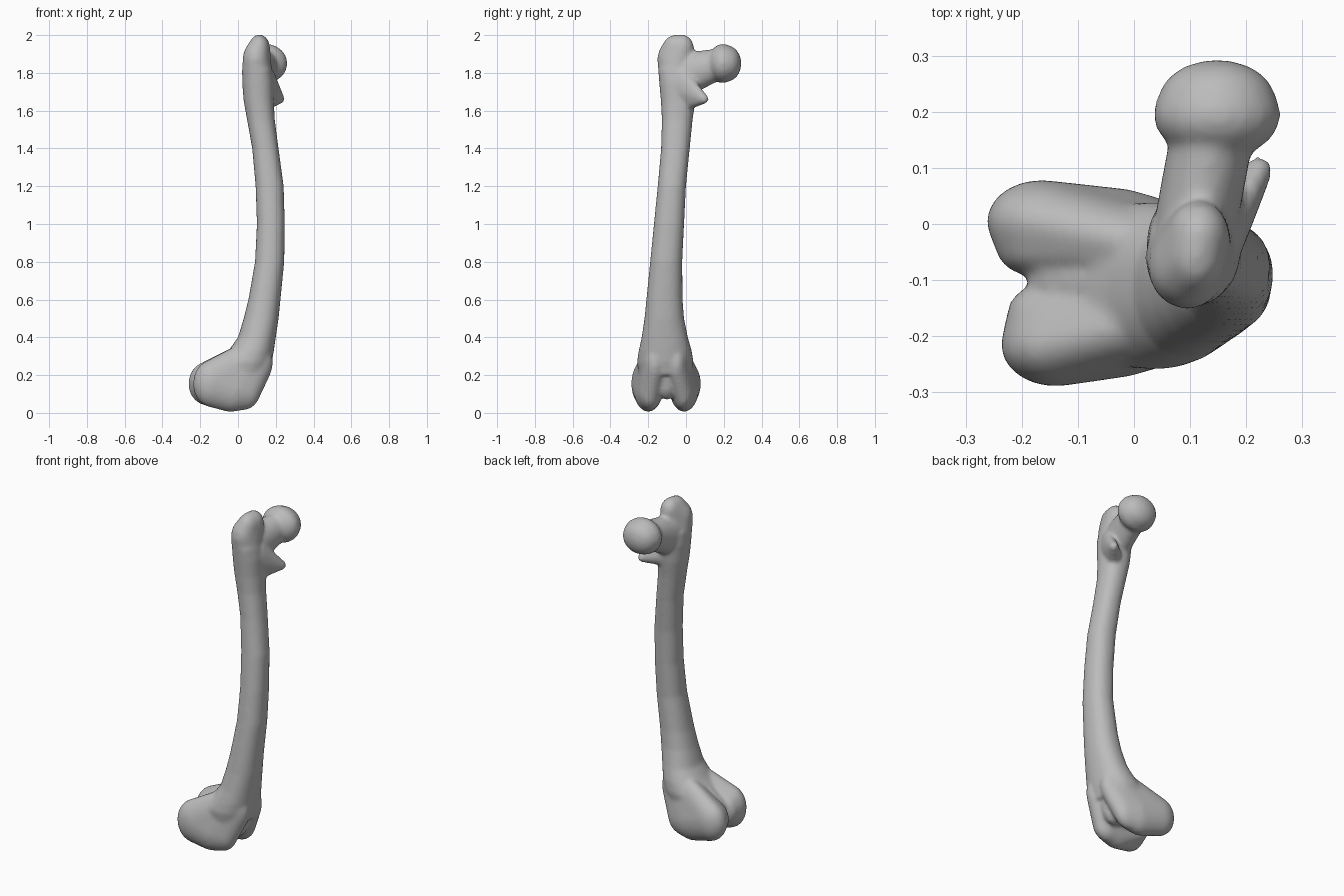
import bpy, bmesh, math
from mathutils import Matrix, Vector

if "Cube" in bpy.data.objects:
    bpy.data.objects.remove(bpy.data.objects["Cube"], do_unlink=True)

bone_mat = bpy.data.materials.new("bone_grey")
bone_mat.use_nodes = True
grey = (0.5, 0.5, 0.5, 1)
bone_mat.diffuse_color = grey
bone_mat.node_tree.nodes["Principled BSDF"].inputs["Base Color"].default_value = grey


def finish(bm, name):
    bmesh.ops.recalc_face_normals(bm, faces=bm.faces)
    mesh = bpy.data.meshes.new(name)
    bm.to_mesh(mesh)
    bm.free()
    mesh.materials.append(bone_mat)
    obj = bpy.data.objects.new(name, mesh)
    bpy.context.collection.objects.link(obj)
    return obj


def loft(name, rings, sides=32):
    """Skin rounded sections given as (z, x min, x max, y min, y max)."""
    bm = bmesh.new()
    loops = []
    for z, x0, x1, y0, y1 in rings:
        loop = []
        for i in range(sides):
            a = math.tau * i / sides
            c, s = math.cos(a), math.sin(a)
            cx = math.copysign(abs(c) ** 0.9, c)
            sy = math.copysign(abs(s) ** 0.9, s)
            loop.append(bm.verts.new(((x0 + x1 + (x1 - x0) * cx) / 2,
                                      (y0 + y1 + (y1 - y0) * sy) / 2, z)))
        loops.append(loop)
    for a, b in zip(loops, loops[1:]):
        for i in range(sides):
            j = (i + 1) % sides
            bm.faces.new((a[i], a[j], b[j], b[i]))
    bm.faces.new(loops[0])
    bm.faces.new(loops[-1])
    return finish(bm, name)


def hull(name, balls):
    """Wrap ellipsoids given as (centre, radii) in one convex skin."""
    bm = bmesh.new()
    for centre, radii in balls:
        m = Matrix.Translation(Vector(centre)) @ Matrix.Diagonal((*radii, 1))
        bmesh.ops.create_icosphere(bm, subdivisions=3, radius=1, matrix=m)
    out = bmesh.ops.convex_hull(bm, input=bm.verts)
    inner = {v for v in out["geom_interior"] if isinstance(v, bmesh.types.BMVert)}
    bmesh.ops.delete(bm, geom=list(inner), context="VERTS")
    loose = [f for f in bm.faces if any(not e.is_manifold for e in f.edges)]
    if loose:
        # keep only the clean outer skin
        points = [v.co.copy() for v in bm.verts]
        bm.clear()
        verts = [bm.verts.new(p) for p in points]
        bmesh.ops.convex_hull(bm, input=verts)
    return finish(bm, name)


# Bowed shaft, flaring toward the knee
shaft = loft("femur", [
    (0.20, -0.12, 0.16, -0.25, 0.03),
    (0.27, -0.11, 0.18, -0.26, 0.04),
    (0.33, -0.05, 0.19, -0.25, 0.03),
    (0.40, 0.00, 0.20, -0.235, 0.01),
    (0.50, 0.03, 0.215, -0.22, -0.01),
    (0.60, 0.055, 0.225, -0.21, -0.018),
    (0.80, 0.09, 0.245, -0.19, -0.02),
    (1.00, 0.10, 0.248, -0.17, -0.01),
    (1.20, 0.093, 0.242, -0.15, 0.0),
    (1.40, 0.075, 0.215, -0.132, 0.02),
    (1.55, 0.048, 0.195, -0.128, 0.035),
    (1.65, 0.03, 0.19, -0.133, 0.05),
    (1.75, 0.022, 0.19, -0.142, 0.06),
    (1.82, 0.025, 0.18, -0.148, 0.05),
])

parts = [
    shaft,
    # Greater trochanter
    hull("greater_trochanter", [
        ((0.10, -0.06, 1.80), (0.08, 0.085, 0.09)),
        ((0.095, -0.075, 1.87), (0.07, 0.077, 0.10)),
        ((0.115, -0.02, 1.93), (0.055, 0.062, 0.073)),
        ((0.11, -0.055, 1.93), (0.055, 0.07, 0.072)),
    ]),
    # Femoral neck and head
    hull("neck", [
        ((0.11, 0.0, 1.79), (0.075, 0.06, 0.12)),
        ((0.135, 0.12, 1.825), (0.068, 0.04, 0.082)),
        ((0.145, 0.19, 1.85), (0.075, 0.04, 0.08)),
    ]),
    hull("head", [
        ((0.148, 0.195, 1.85), (0.114, 0.08, 0.104)),
        ((0.148, 0.22, 1.85), (0.105, 0.073, 0.095)),
    ]),
    # Lesser trochanter
    hull("lesser_trochanter", [
        ((0.17, -0.02, 1.74), (0.03, 0.04, 0.09)),
        ((0.14, 0.0, 1.66), (0.05, 0.04, 0.06)),
        ((0.223, 0.095, 1.662), (0.024, 0.026, 0.026)),
    ]),
    # Knee condyles, back to front
    hull("left_condyle", [
        ((-0.165, 0.005, 0.155), (0.098, 0.074, 0.115)),
        ((-0.17, -0.045, 0.16), (0.075, 0.05, 0.09)),
        ((-0.04, -0.01, 0.12), (0.11, 0.075, 0.115)),
        ((0.03, -0.015, 0.12), (0.09, 0.06, 0.105)),
        ((0.09, -0.05, 0.27), (0.095, 0.06, 0.13)),
    ]),
    hull("right_condyle", [
        ((-0.14, -0.215, 0.155), (0.098, 0.075, 0.125)),
        ((-0.15, -0.155, 0.16), (0.075, 0.05, 0.09)),
        ((-0.04, -0.2, 0.12), (0.11, 0.075, 0.115)),
        ((0.03, -0.19, 0.12), (0.09, 0.065, 0.105)),
        ((0.09, -0.165, 0.27), (0.095, 0.065, 0.13)),
    ]),
    # Bridge behind the kneecap groove
    hull("groove_bridge", [
        ((-0.10, -0.1, 0.19), (0.09, 0.06, 0.07)),
        ((0.06, -0.1, 0.17), (0.07, 0.06, 0.10)),
        ((0.10, -0.1, 0.32), (0.07, 0.07, 0.10)),
    ]),
]

# Fuse the parts into one continuous bone and soften the joins
for obj in bpy.context.selected_objects:
    obj.select_set(False)
for obj in parts:
    obj.select_set(True)
bpy.context.view_layer.objects.active = shaft
bpy.ops.object.join()

fuse = shaft.modifiers.new("fuse", "REMESH")
fuse.mode = "VOXEL"
fuse.voxel_size = 0.01
fuse.use_smooth_shade = True
soften = shaft.modifiers.new("soften", "SMOOTH")
soften.factor = 0.5
soften.iterations = 8
bpy.ops.object.shade_smooth()
